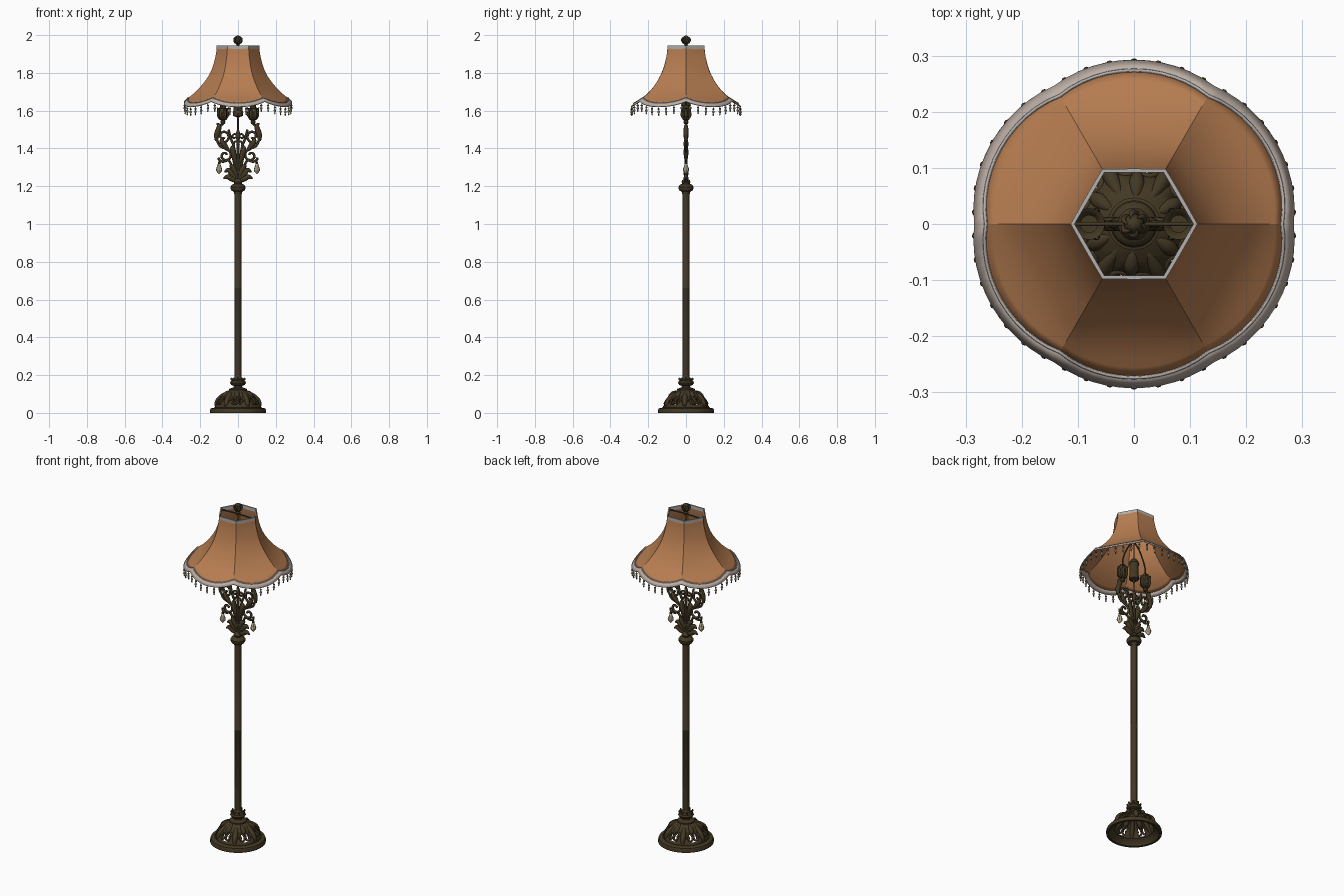
import bpy, bmesh, math
from math import sin, cos, pi, tau, radians
from mathutils import Vector

if "Cube" in bpy.data.objects:
    bpy.data.objects.remove(bpy.data.objects["Cube"])


def material(name, rgb):
    m = bpy.data.materials.new(name)
    m.diffuse_color = (*rgb, 1)
    m.use_nodes = True
    m.node_tree.nodes["Principled BSDF"].inputs["Base Color"].default_value = m.diffuse_color
    return m


METAL = material("dark_bronze", (0.055, 0.039, 0.017))
FABRIC = material("amber_fabric", (0.47, 0.205, 0.082))
BRAID = material("pale_braid", (0.50, 0.42, 0.37))
RIM = material("grey_piping", (0.45, 0.44, 0.43))
CRYSTAL = material("cream_crystal", (0.55, 0.47, 0.32))
BEAD = material("brown_bead", (0.17, 0.12, 0.06))


def finish(name, bm, mat, angle=35, thick=0):
    bmesh.ops.remove_doubles(bm, verts=bm.verts, dist=1e-5)
    bmesh.ops.recalc_face_normals(bm, faces=bm.faces)
    me = bpy.data.meshes.new(name)
    bm.to_mesh(me)
    bm.free()
    me.shade_smooth()
    me.set_sharp_from_angle(angle=radians(angle))
    me.materials.append(mat)
    ob = bpy.data.objects.new(name, me)
    bpy.context.collection.objects.link(ob)
    if thick:
        s = ob.modifiers.new("thickness", 'SOLIDIFY')
        s.thickness = thick
        s.offset = 0
    return ob


def grid(bm, rows, skip=lambda i, j: False):
    """Closed rings of points joined by quads."""
    vs = [[bm.verts.new(p) for p in row] for row in rows]
    n = len(rows[0])
    for i in range(len(rows) - 1):
        for j in range(n):
            if not skip(i, j):
                k = (j + 1) % n
                bm.faces.new((vs[i][j], vs[i][k], vs[i + 1][k], vs[i + 1][j]))


def lathe(name, prof, mat, seg=32, places=((0, 0, 0),), skip=lambda i, j: False, thick=0):
    bm = bmesh.new()
    for x, y, z in places:
        grid(bm, [[(x + max(r, 1e-7) * cos(tau * j / seg), y + max(r, 1e-7) * sin(tau * j / seg), z + h)
                   for j in range(seg)] for r, h in prof], skip)
    bmesh.ops.dissolve_degenerate(bm, dist=1e-6, edges=bm.edges)
    return finish(name, bm, mat, thick=thick)


def smooth(pts, n=6):
    """Catmull-Rom curve through the points."""
    p = [Vector(q) for q in pts]
    p = [2 * p[0] - p[1]] + p + [2 * p[-1] - p[-2]]
    out = []
    for a, b, c, d in zip(p, p[1:], p[2:], p[3:]):
        for k in range(n):
            t = k / n
            out.append(0.5 * (2 * b + (c - a) * t + (2 * a - 5 * b + 4 * c - d) * t * t
                              + (3 * b - a - 3 * c + d) * t ** 3))
    return out + [p[-2]]


def xz(pts):
    return smooth([(x, 0, z) for x, z in pts])


def spiral(cx, cz, r0, r1, a0, a1, n=26):
    return [Vector((cx + (r0 + (r1 - r0) * k / n) * cos(radians(a0 + (a1 - a0) * k / n)), 0,
                    cz + (r0 + (r1 - r0) * k / n) * sin(radians(a0 + (a1 - a0) * k / n))))
            for k in range(n + 1)]


def both(paths):
    return paths + [[Vector((-p.x, p.y, p.z)) for p in path] for path in paths]


def tube(name, paths, r, mat, taper=lambda t: 1, cyclic=False, flat=1):
    cu = bpy.data.curves.new(name, 'CURVE')
    cu.dimensions = '3D'
    cu.bevel_depth = r
    cu.bevel_resolution = 2
    cu.use_fill_caps = True
    for path in paths:
        s = cu.splines.new('POLY')
        s.points.add(len(path) - 1)
        for i, p in enumerate(path):
            s.points[i].co = (p[0], p[1], p[2], 1)
            s.points[i].radius = taper(i / (len(path) - 1))
        s.use_cyclic_u = cyclic
        s.use_smooth = True
    cu.materials.append(mat)
    ob = bpy.data.objects.new(name, cu)
    ob.scale.y = flat
    bpy.context.collection.objects.link(ob)
    return ob


leafy = lambda t: 0.15 + sin(pi * min(1, t * 0.9 + 0.1)) ** 0.8

# Base: foot ring, pierced dome, scrollwork around the openings
lathe("base_foot", [(.105, .03), (.118, .034), (.13, .026), (.145, .024), (.149, .014), (.149, 0),
                    (.135, 0), (.128, .015), (.105, .03)], METAL, 48)
lathe("base_dome", [(.122, .028), (.113, .042), (.101, .062), (.086, .086), (.066, .106), (.045, .118), (.03, .126)],
      METAL, 48, skip=lambda i, j: i in (1, 2) and j % 8 in (2, 3, 4), thick=.006)


def on_dome(a, h):
    r = .119 - .066 * h - .012 * h * h + .012 * sin(pi * h)
    return Vector((r * cos(a), r * sin(a), .036 + .082 * h))


scrolls, leaves = [], []
for k in range(8):
    mid = tau * (k * 8 + 3.5) / 64 + 0
    mid = tau * (k * 8 % 48 + 3.5) / 48 if k < 6 else None
    if mid is None:
        continue
    for s in (-1, 1):
        scrolls.append([on_dome(mid + s * (.27 + (.22 - .0075 * q) * cos(q * .3) - .1),
                                .33 + (.30 - .009 * q) * sin(q * .3)) for q in range(26)])
    leaves.append([on_dome(mid + tau / 12, h / 8) for h in range(9)])
    leaves.append([on_dome(mid, .55 + h / 16) for h in range(8)])
tube("base_scrolls", scrolls, .0055, METAL)
tube("base_leaves", leaves, .013, METAL, leafy)

# Neck, pole and upper collar
lathe("base_neck", [(.03, .115), (.047, .12), (.047, .127), (.024, .135), (.022, .143), (.036, .148), (.042, .158),
                    (.038, .169), (.024, .176), (.019, .19), (0, .19)], METAL)
tube("neck_petals", [smooth([(r * cos(a), r * sin(a), z) for r, z in ((.02, .172), (.034, .178), (.036, .187))])
                     for a in [tau * k / 8 for k in range(8)]], .005, METAL, leafy)
lathe("pole", [(0, .17), (.0175, .17), (.0175, .655), (.0195, .658), (.0195, .668), (.0175, .671),
               (.0175, 1.175), (0, 1.175)], METAL, 20)
lathe("upper_collar", [(0, 1.16), (.02, 1.16), (.023, 1.172), (.034, 1.176), (.040, 1.187), (.040, 1.197),
                       (.032, 1.208), (.02, 1.213), (.024, 1.222), (.02, 1.232), (.01, 1.24), (0, 1.24)], METAL)

# Scrolled ironwork, flat in the front plane
tube("centre_stem", [xz([(0, 1.22), (0, 1.35), (0, 1.47)])], .007, METAL)
tube("scroll_arms", both([
    xz([(.006, 1.225), (.018, 1.31), (.035, 1.375), (.065, 1.398), (.097, 1.415), (.112, 1.455), (.104, 1.50),
        (.08, 1.532)]),
    spiral(.078, 1.465, .036, .008, -60, -500),
    spiral(.068, 1.363, .035, .008, 110, 520),
    xz([(.006, 1.23), (.03, 1.30), (.05, 1.335), (.08, 1.33), (.10, 1.34), (.10, 1.352)]),
    xz([(.004, 1.25), (.012, 1.34), (.022, 1.41), (.038, 1.452), (.05, 1.50)]),
]), .0065, METAL)
tube("fleur_curls", both([spiral(.019, 1.462, .018, .004, 200, -170), spiral(.013, 1.43, .012, .004, 240, -60)]),
     .005, METAL)
tube("fleur_bud", [xz([(0, 1.44), (0, 1.47), (0, 1.505)])], .011, METAL, leafy)
tube("acanthus_leaves", both([
    xz([(.004, 1.225), (.03, 1.238), (.055, 1.25), (.078, 1.24)]),
    xz([(.006, 1.235), (.03, 1.262), (.05, 1.285), (.072, 1.275)]),
    xz([(.006, 1.24), (.018, 1.28), (.034, 1.305), (.045, 1.30)]),
    xz([(.05, 1.39), (.07, 1.415), (.085, 1.44), (.08, 1.46)]),
    xz([(.115, 1.44), (.112, 1.475), (.10, 1.515), (.112, 1.535)]),
    xz([(.012, 1.33), (.024, 1.37), (.03, 1.40), (.02, 1.42)]),
]), .013, METAL, leafy, flat=.85)

# Hanging crystals
sides = [(.1, 0, 0), (-.1, 0, 0)]
lathe("crystal_drops", [(0, 1.325), (.006, 1.32), (.011, 1.305), (.0165, 1.29), (.015, 1.28), (.007, 1.27), (0, 1.264)],
      CRYSTAL, 8, sides)
lathe("crystal_hooks", [(.002, 1.345), (.003, 1.33), (.007, 1.326), (.007, 1.318), (0, 1.316)], METAL, 10, sides)

# Candle cups on the arms, with petals, and the centre socket
cups = [(.08, 0, 0), (-.08, 0, 0)]
lathe("arm_cups", [(0, 1.525), (.010, 1.53), (.014, 1.54), (.009, 1.548), (.02, 1.56), (.025, 1.58), (.021, 1.598),
                   (.028, 1.615), (.024, 1.613), (.016, 1.60), (.016, 1.63), (0, 1.63)], METAL, 20, cups)
tube("cup_petals", [smooth([(c[0] + r * cos(a), r * sin(a), z)
                            for r, z in ((.012, 1.55), (.024, 1.575), (.023, 1.60), (.032, 1.618))])
                    for c in cups for a in [tau * k / 6 for k in range(6)]], .007, METAL, leafy)
lathe("centre_socket", [(0, 1.55), (.005, 1.552), (.007, 1.566), (.026, 1.572), (.028, 1.59), (.024, 1.60),
                        (.024, 1.655), (.029, 1.668), (.018, 1.69), (.006, 1.70), (0, 1.70)], METAL, 24)
tube("socket_rods", both([xz([(.08, 1.61), (.075, 1.68), (.04, 1.76), (.006, 1.80)])])
     + [xz([(0, 1.50), (0, 1.56)]), xz([(0, 1.69), (0, 1.95)])], .004, METAL)

# Shade: six panels, flat at the top and bulging into scallops at the hem
CORNER = [(.110, 1.940), (.117, 1.890), (.133, 1.830), (.157, 1.780), (.190, 1.735), (.225, 1.697), (.262, 1.667),
          (.283, 1.648)]
MIDDLE = [(.0955, 1.940), (.103, 1.882), (.120, 1.820), (.145, 1.765), (.180, 1.715), (.222, 1.674), (.272, 1.639),
          (.291, 1.620)]
SEG = 72


def shade_point(i, a, out=0, up=0):
    phi = (a % (pi / 3)) - pi / 6
    s = (1 / cos(phi) - 1) / (1 / cos(pi / 6) - 1)
    r = MIDDLE[i][0] + (CORNER[i][0] - MIDDLE[i][0]) * s + out
    z = MIDDLE[i][1] + (CORNER[i][1] - MIDDLE[i][1]) * s + up
    return Vector((r * cos(a), r * sin(a), z))


def ring(i, out=0, up=0):
    return [shade_point(i, tau * j / SEG, out, up) for j in range(SEG)]


bm = bmesh.new()
columns = [smooth([shade_point(i, tau * j / SEG) for i in range(7)], 3) for j in range(SEG)]
grid(bm, [list(row) for row in zip(*columns)])
finish("shade_fabric", bm, FABRIC, 30, .003)
bm = bmesh.new()
grid(bm, [ring(6, -.001, .003), ring(7)])
finish("hem_braid", bm, BRAID, 30, .005)
bm = bmesh.new()
grid(bm, [ring(0, .003, -.016), ring(0, .003, .004), ring(0, -.004, .004), ring(0, -.004, -.016), ring(0, .003, -.016)])
finish("top_rim", bm, RIM, 30)
tube("hem_piping", [ring(6, .002, .002)], .003, RIM, cyclic=True)

# Beaded fringe hanging from the hem
hang = [shade_point(7, tau * (k + .5) / 42, -.002) for k in range(42)]
lathe("fringe_beads", [(.0012, .002), (.0015, -.006), (.0055, -.010), (.0055, -.014), (.0015, -.018), (.0015, -.036),
                       (.004, -.039), (.004, -.043), (0, -.048)], BEAD, 8, hang)
lathe("fringe_drops", [(.001, -.017), (.005, -.022), (.0065, -.028), (.004, -.034), (.001, -.037)], CRYSTAL, 8, hang)

# Spider bar and leafy finial
tube("spider_bar", [[(-.108, 0, 1.932), (0, 0, 1.936), (.108, 0, 1.932)]], .004, METAL)
lathe("finial", [(0, 1.93), (.012, 1.932), (.014, 1.942), (.007, 1.948), (.008, 1.956), (.017, 1.966), (.018, 1.98),
                 (.012, 1.993), (0, 2.0)], METAL, 20)
tube("finial_leaves", [smooth([(r * cos(a + t), r * sin(a + t), z) for r, z, t in
                               ((.007, 1.952, 0), (.018, 1.965, .3), (.02, 1.98, .7), (.012, 1.993, 1.1))])
                       for a in [tau * k / 6 for k in range(6)]], .005, METAL, leafy)
